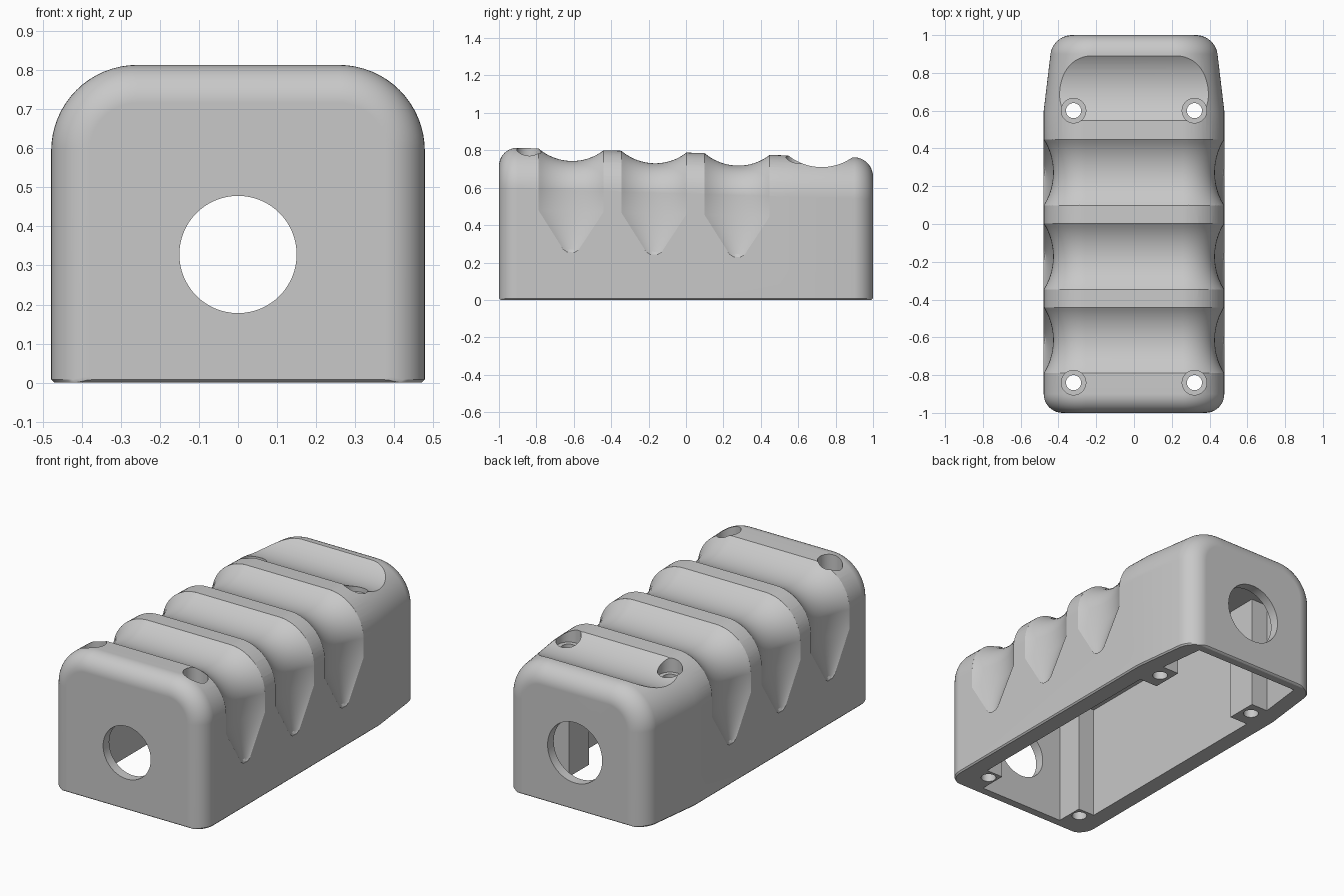
import bpy, bmesh, math
from mathutils import Vector

cube = bpy.data.objects.get("Cube")
if cube:
    bpy.data.objects.remove(cube, do_unlink=True)

SLOPE = 0.028          # fall of the top towards the back
SIDE_R, END_R = 0.22, 0.10
HALF_W, WALL = 0.478, 0.103


def top(y):
    return 0.813 - SLOPE * (y + 0.9)


def half_width(y):
    return HALF_W - 0.12 * max(0.0, y - 0.6)


def loft(name, rings):
    """Skin a list of closed rings and cap both ends."""
    bm = bmesh.new()
    loops = [[bm.verts.new(p) for p in ring] for ring in rings]
    for a, b in zip(loops, loops[1:]):
        n = len(a)
        for i in range(n):
            j = (i + 1) % n
            bm.faces.new((a[i], a[j], b[j], b[i]))
    bm.faces.new(loops[0])
    bm.faces.new(loops[-1])
    bmesh.ops.recalc_face_normals(bm, faces=bm.faces)
    mesh = bpy.data.meshes.new(name)
    bm.to_mesh(mesh)
    bm.free()
    obj = bpy.data.objects.new(name, mesh)
    bpy.context.collection.objects.link(obj)
    return obj


def rod(name, start, end, radius, sides=48):
    """Cylinder between two points."""
    start, end = Vector(start), Vector(end)
    turn = (end - start).to_track_quat('Z', 'Y')
    circle = [turn @ Vector((radius * math.cos(a), radius * math.sin(a), 0))
              for a in (math.tau * i / sides for i in range(sides))]
    return loft(name, [[p + c for c in circle] for p in (start, end)])


def body_ring(y, inset):
    """Arch section with rounded shoulders and a tiny eased bottom edge."""
    w, h, r = half_width(y) - inset, top(y) - inset, SIDE_R - inset
    lift = max(0.0, abs(y) - 0.992)
    half = [(w - 0.008, lift), (w, 0.008 + lift)]
    for i in range(17):
        a = math.pi / 2 * i / 16
        half.append((w - r + r * math.cos(a), h - r + r * math.sin(a)))
    outline = half + [(-x, z) for x, z in reversed(half)]
    return [(x, y, z) for x, z in outline]


# Main shell, rounded at both ends
angles = [math.pi / 2 * i / 10 for i in range(11)]
ends = [(1 - END_R * (1 - math.sin(a)), END_R * (1 - math.cos(a))) for a in angles]
stations = [(-y, inset) for y, inset in reversed(ends)]
stations += [(0.6, 0.0)] + ends
body = loft("grip_body", [body_ring(y, i) for y, i in stations])

cutters = []


def finger_groove(yc):
    """Scalloped channel over the top, tapering to a blunt tip down each side."""
    t = top(yc)
    half = [(HALF_W, t - 0.55, 0.0, 0.020, 0.003),
            (HALF_W, t - 0.535, 0.0, 0.042, 0.012),
            (HALF_W, t - 0.33, 0.0, 0.174, 0.05)]
    for i in range(13):
        a = math.pi / 2 * i / 12
        half.append((HALF_W - SIDE_R * (1 - math.cos(a)),
                     t - SIDE_R * (1 - math.sin(a)),
                     a, 0.174, 0.05 + 0.012 * math.sin(a)))
    path = half + [(-x, z, math.pi - a, w, d) for x, z, a, w, d in reversed(half)]
    rings = []
    for x, z, a, w, d in path:
        radius = (w * w + d * d) / (2 * d)
        section = []
        for i in range(21):
            u = w * (i / 10 - 1)
            section.append((u, radius - d - math.sqrt(radius ** 2 - u * u)))
        section += [(w, 0.12), (-w, 0.12)]
        rings.append([(x + o * math.cos(a), yc + u,
                       z + o * math.sin(a) - SLOPE * u) for u, o in section])
    cutters.append(loft("groove_cutter", rings))


for yc in (-0.615, -0.172, 0.273):
    finger_groove(yc)

# Thumb scoop across the rear top
cutters.append(rod("scoop_cutter", (-0.7, 0.725, 0.995), (0.7, 0.725, 0.995), 0.285, 128))

# Open cavity, its outline leaving the four screw posts standing
wall_x = HALF_W - WALL
half = [(0.27, -0.945), (0.27, -0.785), (wall_x, -0.785), (wall_x, 0.5),
        (0.26, 0.5), (0.26, 0.68), (half_width(0.68) - WALL, 0.68),
        (half_width(0.945) - WALL, 0.945)]
plan = half + [(-x, y) for x, y in reversed(half)]
cutters.append(loft("cavity_cutter", [[(x, y, z) for x, y in plan] for z in (-0.1, 0.655)]))

# Round openings in the two end walls
cutters.append(rod("front_opening_cutter", (0, -1.1, 0.328), (0, -0.9, 0.328), 0.15, 64))
cutters.append(rod("back_opening_cutter", (0, 0.9, 0.328), (0, 1.1, 0.328), 0.172, 64))

# Counterbored screw holes
for x in (-0.32, 0.32):
    for y in (-0.84, 0.6):
        cutters.append(rod("counterbore_cutter", (x, y, 0.69), (x, y, 1.0), 0.065))
        cutters.append(rod("screw_hole_cutter", (x, y, -0.1), (x, y, 0.9), 0.04))

# Carve everything out of the shell
for cutter in cutters:
    cutter.hide_render = True
    mod = body.modifiers.new(cutter.name, 'BOOLEAN')
    mod.operation = 'DIFFERENCE'
    mod.solver = 'EXACT'
    mod.object = cutter
bpy.context.view_layer.update()
carved = bpy.data.meshes.new_from_object(
    body.evaluated_get(bpy.context.evaluated_depsgraph_get()))
body.modifiers.clear()
body.data = carved
for cutter in cutters:
    bpy.data.objects.remove(cutter, do_unlink=True)

# Single grey finish
grey = bpy.data.materials.new("plain_grey")
grey.use_nodes = True
colour = (0.58, 0.58, 0.58, 1.0)
grey.diffuse_color = colour
grey.node_tree.nodes["Principled BSDF"].inputs["Base Color"].default_value = colour
body.data.materials.clear()
body.data.materials.append(grey)

# Smooth curves, crisp edges
bpy.ops.object.select_all(action='DESELECT')
body.select_set(True)
bpy.context.view_layer.objects.active = body
bpy.ops.object.shade_smooth_by_angle(angle=math.radians(20))
weighted = body.modifiers.new("weighted_normals", 'WEIGHTED_NORMAL')
weighted.keep_sharp = True
